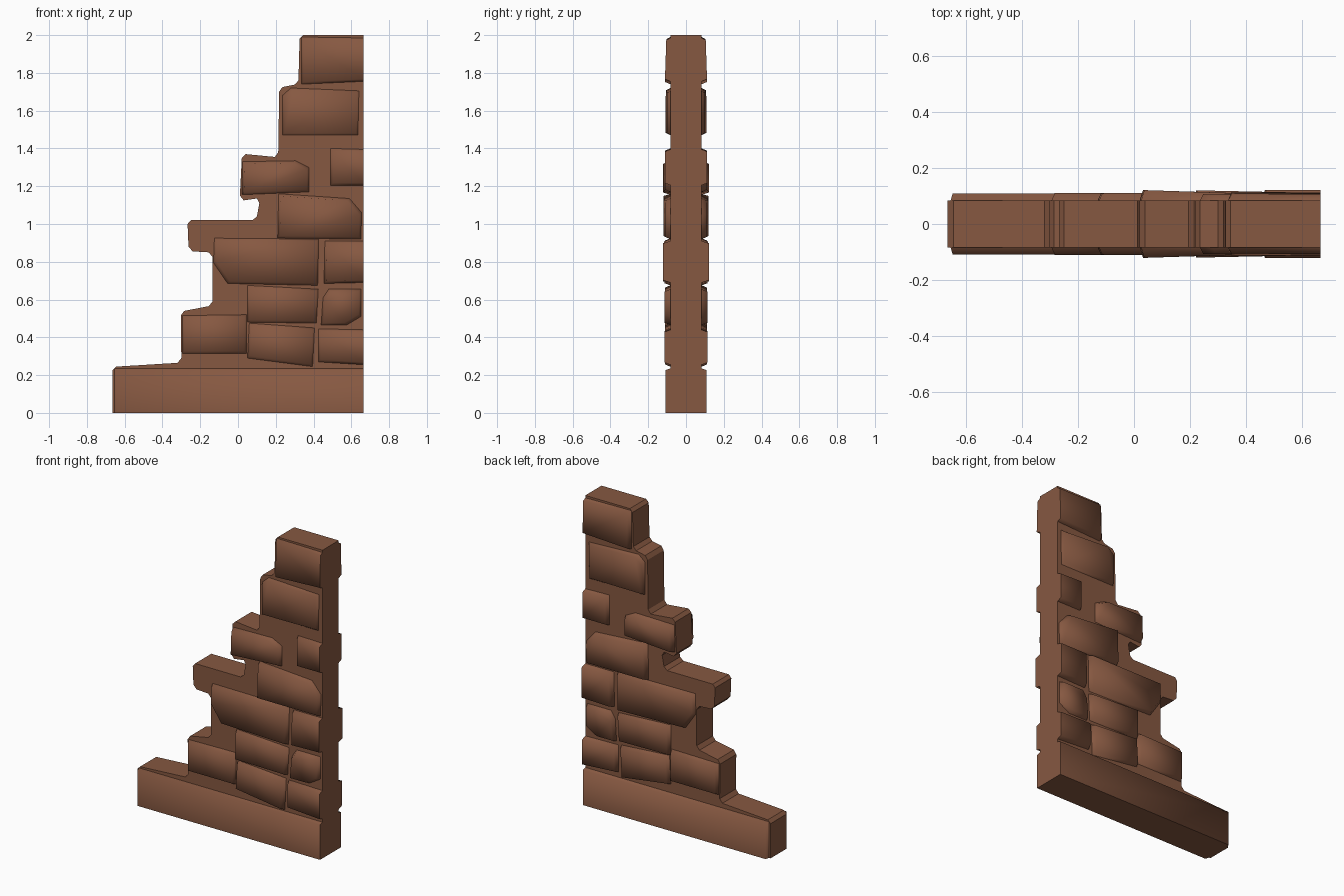
import bpy, bmesh

if "Cube" in bpy.data.objects:
    bpy.data.objects.remove(bpy.data.objects["Cube"])

HALF = 0.083      # half thickness of the wall core
EDGE = 0.665      # straight right-hand end of the wall

brown = bpy.data.materials.new("brown_stone")
brown.diffuse_color = (0.24, 0.098, 0.053, 1)
brown.use_nodes = True
brown.node_tree.nodes["Principled BSDF"].inputs["Base Color"].default_value = brown.diffuse_color


def finish(bm, name):
    bmesh.ops.recalc_face_normals(bm, faces=bm.faces)
    mesh = bpy.data.meshes.new(name)
    bm.to_mesh(mesh)
    bm.free()
    mesh.materials.append(brown)
    obj = bpy.data.objects.new(name, mesh)
    bpy.context.collection.objects.link(obj)
    return obj


# Wall core: stepped, broken profile extruded through the thickness
profile = [(-.665, 0), (-.665, .225), (-.645, .245), (-.32, .265), (-.3, .29),
           (-.303, .515), (-.285, .54), (-.155, .565), (-.135, .59),
           (-.135, .825), (-.155, .85), (-.24, .855), (-.262, .88),
           (-.267, 1.0), (-.25, 1.02), (.077, 1.02), (.1, 1.04),
           (.113, 1.11), (.1, 1.135), (.03, 1.125), (.01, 1.15),
           (.02, 1.35), (.04, 1.37), (.195, 1.355), (.213, 1.38),
           (.218, 1.70), (.235, 1.725), (.3, 1.738), (.32, 1.76),
           (.326, 1.98), (.345, 2.0), (EDGE, 2.0), (EDGE, 0)]
bm = bmesh.new()
face = bm.faces.new([bm.verts.new((x, -HALF, z)) for x, z in profile])
ext = bmesh.ops.extrude_face_region(bm, geom=[face], use_keep_orig=True)
for v in ext["geom"]:
    if isinstance(v, bmesh.types.BMVert):
        v.co.y = HALF
finish(bm, "wall_core")


def stone(name, pts, depth, tilt_x=0.0, tilt_z=0.0, inset=0.012):
    """Raised block on the front, mirrored to the back; edges on the wall's end or floor stay flush."""
    bm = bmesh.new()
    n = len(pts)
    cx = sum(p[0] for p in pts) / n
    cz = sum(p[1] for p in pts) / n
    base, top = [], []
    for x, z in pts:
        base.append(bm.verts.new((x, -HALF, z)))
        ix = x if x == EDGE else x + (inset if x < cx else -inset)
        iz = z if z == 0 else z + (inset if z < cz else -inset)
        y = depth + tilt_x * (x - cx) + tilt_z * (z - cz)
        top.append(bm.verts.new((ix, -y, iz)))
    bm.faces.new(top).smooth = True
    for i in range(n):
        j = (i + 1) % n
        side = bm.faces.new((base[i], base[j], top[j], top[i]))
        flush = pts[i][0] == pts[j][0] == EDGE or pts[i][1] == pts[j][1] == 0
        side.smooth = not flush
    bmesh.ops.recalc_face_normals(bm, faces=bm.faces)
    if sum(f.normal.y * f.calc_area() for f in bm.faces) > 0:
        bmesh.ops.reverse_faces(bm, faces=bm.faces)
    mesh = bpy.data.meshes.new(name)
    bm.to_mesh(mesh)
    bm.free()
    mesh.materials.append(brown)
    obj = bpy.data.objects.new(name, mesh)
    bpy.context.collection.objects.link(obj)
    mirror = obj.modifiers.new("both_sides", "MIRROR")
    mirror.use_axis = (False, True, False)
    mirror.use_mirror_merge = False


# Long plinth at the foot
stone("plinth", [(-.655, .235), (EDGE, .235), (EDGE, 0), (-.655, 0)], .108, inset=.008)

# Facing stones, from the top course down
stone("top_stone", [(.335, 1.99), (EDGE, 1.985), (EDGE, 1.755), (.335, 1.74)], .108, 0, -.03)
stone("second_stone", [(.235, 1.68), (.28, 1.72), (.64, 1.705), (.635, 1.47), (.235, 1.47)], .104, -.02)
stone("third_stone_right", [(.49, 1.4), (EDGE, 1.395), (EDGE, 1.205), (.49, 1.205)], .112)
stone("third_stone_left", [(.025, 1.33), (.305, 1.335), (.375, 1.3), (.375, 1.17), (.02, 1.155)], .115, -.03)
stone("fourth_stone", [(.215, 1.16), (.59, 1.135), (.655, 1.06), (.65, .92), (.21, .925)], .115, -.02)
stone("fifth_stone_left", [(-.125, .925), (.427, .92), (.422, .675), (-.055, .685), (-.13, .795)], .112, .01)
stone("fifth_stone_right", [(.46, .91), (EDGE, .91), (EDGE, .69), (.455, .685)], .121)
stone("sixth_stone_left", [(.05, .675), (.425, .655), (.415, .475), (.05, .48)], .112)
stone("sixth_stone_right", [(.48, .655), (.65, .655), (.65, .51), (.575, .465), (.44, .465), (.45, .61)], .113)
stone("seventh_stone_left", [(-.295, .515), (.045, .52), (.045, .315), (-.295, .315)], .11)
stone("seventh_stone_middle", [(.06, .475), (.405, .45), (.395, .245), (.05, .29)], .112)
stone("seventh_stone_right", [(.425, .445), (EDGE, .44), (EDGE, .255), (.425, .27)], .115)
